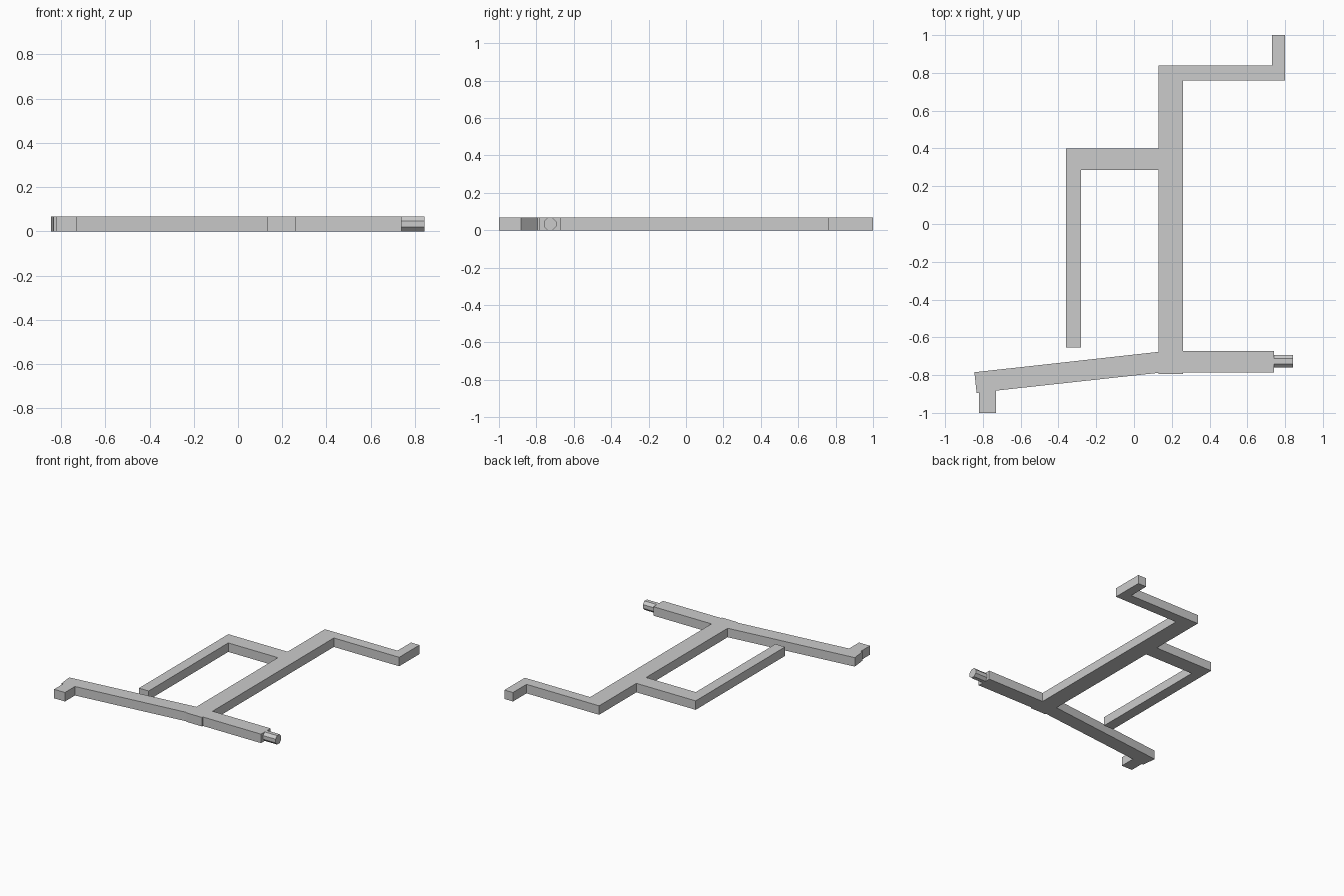
import bpy, bmesh, math
from mathutils import Matrix

cube = bpy.data.objects.get("Cube")
if cube:
    bpy.data.objects.remove(cube, do_unlink=True)

HEIGHT = 0.067

grey = bpy.data.materials.new("plain grey")
grey.use_nodes = True
colour = (0.6, 0.6, 0.6, 1)
grey.diffuse_color = colour
grey.node_tree.nodes["Principled BSDF"].inputs["Base Color"].default_value = colour


def add_object(name, bm):
    """Turn a bmesh into a flat-shaded grey object."""
    bmesh.ops.recalc_face_normals(bm, faces=bm.faces[:])
    mesh = bpy.data.meshes.new(name)
    bm.to_mesh(mesh)
    bm.free()
    mesh.materials.append(grey)
    obj = bpy.data.objects.new(name, mesh)
    bpy.context.collection.objects.link(obj)
    return obj


def add_plate(name, outline, height):
    """Extrude a flat outline upwards from the ground."""
    bm = bmesh.new()
    face = bm.faces.new([bm.verts.new((x, y, 0)) for x, y in outline])
    result = bmesh.ops.extrude_face_region(bm, geom=[face], use_keep_orig=True)
    top = [v for v in result["geom"] if isinstance(v, bmesh.types.BMVert)]
    bmesh.ops.translate(bm, verts=top, vec=(0, 0, height))
    return add_object(name, bm)


# Runs of the frame outline, counter-clockwise from the front foot
front_foot = [(-0.82, -0.893), (-0.82, -1), (-0.73, -1), (-0.73, -0.882)]
spine_base = [(0.13, -0.788), (0.13, -0.795), (0.26, -0.795)]
pin_arm = [(0.26, -0.785), (0.74, -0.785), (0.74, -0.672), (0.26, -0.672)]
back_arm = [(0.26, 0.76), (0.80, 0.76), (0.80, 1), (0.73, 1), (0.73, 0.84), (0.13, 0.84)]
side_hook = [(0.13, 0.40), (-0.36, 0.40), (-0.36, -0.655),
             (-0.28, -0.655), (-0.28, 0.285), (0.13, 0.285)]
slanted_arm = [(0.13, -0.677), (-0.845, -0.785), (-0.833, -0.895)]
add_plate("branching_frame",
          front_foot + spine_base + pin_arm + back_arm + side_hook + slanted_arm, HEIGHT)

# Eight-sided pin on the end of the straight front arm, lying along x
start, end = 0.73, 0.843
radius = HEIGHT / 2 / math.cos(math.pi / 8)
bm = bmesh.new()
bmesh.ops.create_cone(bm, cap_ends=True, segments=8, radius1=radius, radius2=radius,
                      depth=end - start)
bmesh.ops.rotate(bm, verts=bm.verts[:], matrix=Matrix.Rotation(math.pi / 8, 3, "Z"))
bmesh.ops.rotate(bm, verts=bm.verts[:], matrix=Matrix.Rotation(math.pi / 2, 3, "Y"))
bmesh.ops.translate(bm, verts=bm.verts[:], vec=((start + end) / 2, -0.727, HEIGHT / 2))
# Keep flats on top and bottom whichever way the primitive is started
if max(v.co.z for v in bm.verts) > HEIGHT + 0.001:
    bmesh.ops.rotate(bm, verts=bm.verts[:], cent=(0, -0.727, HEIGHT / 2),
                     matrix=Matrix.Rotation(math.pi / 8, 3, "X"))
add_object("end_pin", bm)
